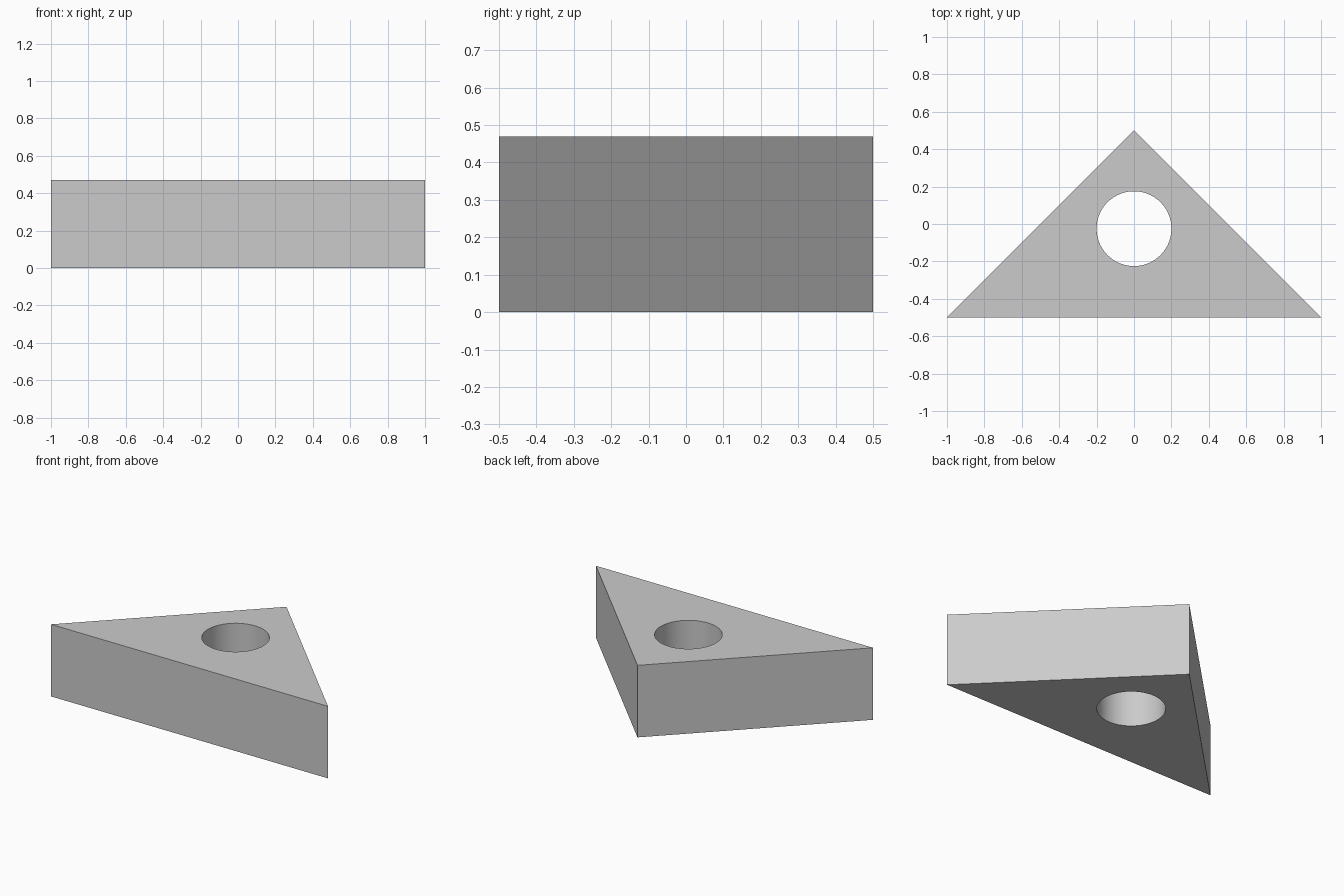
import bpy
import bmesh
import math

HEIGHT = 0.47
HOLE_RADIUS = 0.2
HOLE_Y = -0.025

cube = bpy.data.objects.get("Cube")
if cube:
    bpy.data.objects.remove(cube, do_unlink=True)

# Plain grey material
grey = bpy.data.materials.new("plain_grey")
grey.use_nodes = True
colour = (0.6, 0.6, 0.6, 1)
grey.diffuse_color = colour
for node in grey.node_tree.nodes:
    if node.type == 'BSDF_PRINCIPLED':
        node.inputs["Base Color"].default_value = colour

# Triangular block: right-angled profile extruded upwards
bm = bmesh.new()
corners = [bm.verts.new((x, y, 0)) for x, y in ((-1, -0.5), (1, -0.5), (0, 0.5))]
base = bm.faces.new(corners)
top = bmesh.ops.extrude_face_region(bm, geom=[base])["geom"]
bmesh.ops.translate(bm, vec=(0, 0, HEIGHT),
                    verts=[v for v in top if isinstance(v, bmesh.types.BMVert)])
bmesh.ops.recalc_face_normals(bm, faces=bm.faces)
mesh = bpy.data.meshes.new("triangular_block")
bm.to_mesh(mesh)
bm.free()
mesh.materials.append(grey)
block = bpy.data.objects.new("triangular_block", mesh)
bpy.context.collection.objects.link(block)

# Round hole straight through the block
bpy.ops.mesh.primitive_cylinder_add(vertices=96, radius=HOLE_RADIUS, depth=HEIGHT * 2,
                                    location=(0, HOLE_Y, HEIGHT / 2))
cutter = bpy.context.object
cutter.name = "hole_cutter"
cutter.hide_render = True
cutter.data.materials.append(grey)

hole = block.modifiers.new("round_hole", 'BOOLEAN')
hole.operation = 'DIFFERENCE'
hole.solver = 'EXACT'
hole.object = cutter

bpy.ops.object.select_all(action='DESELECT')
block.select_set(True)
bpy.context.view_layer.objects.active = block
bpy.ops.object.modifier_apply(modifier=hole.name)
bpy.data.objects.remove(cutter, do_unlink=True)

# Smooth hole wall with crisp outer edges
bpy.ops.object.shade_smooth_by_angle(angle=math.radians(30))
